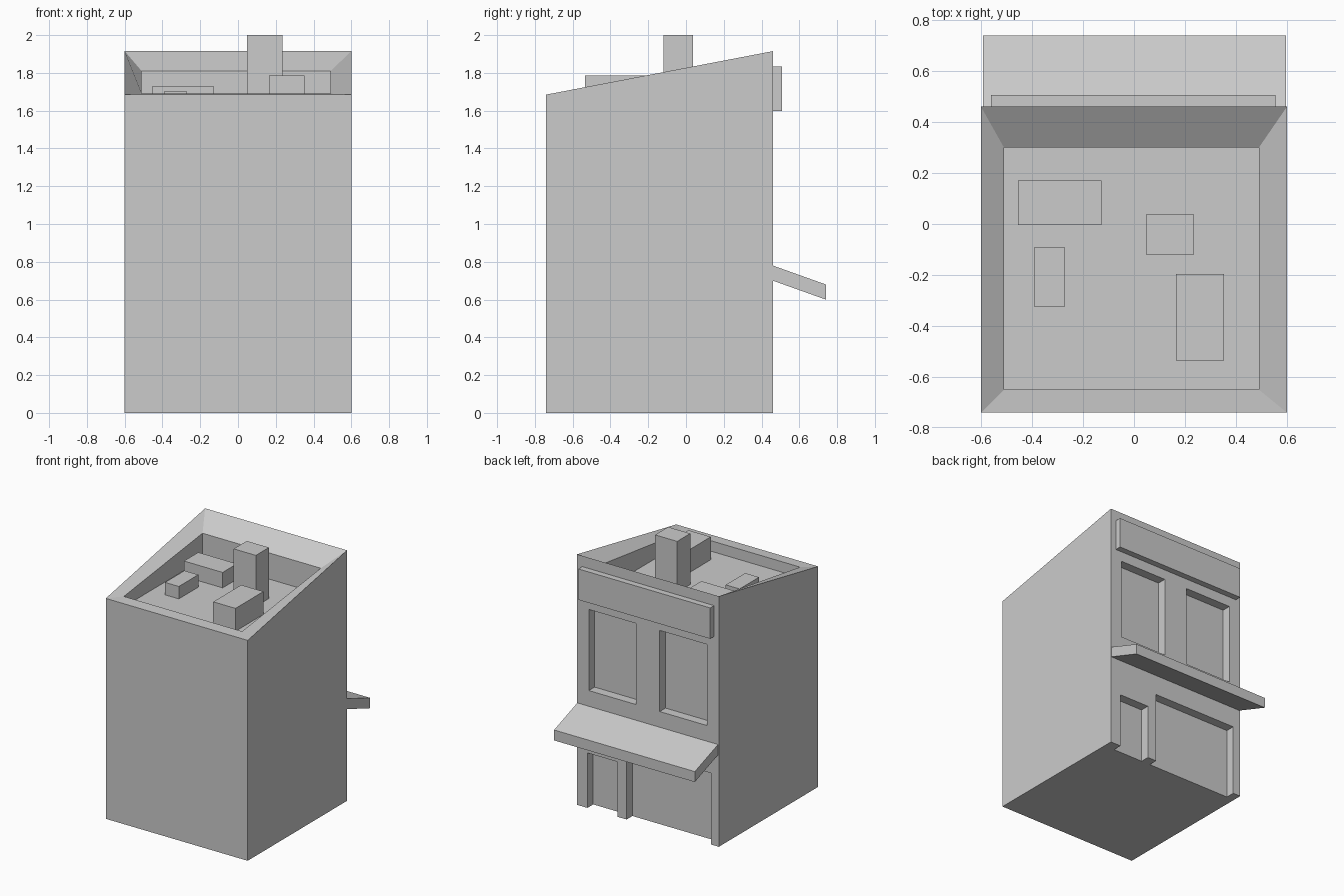
import bpy, bmesh

if "Cube" in bpy.data.objects:
    bpy.data.objects.remove(bpy.data.objects["Cube"])


def mesh_object(name, bm):
    bmesh.ops.recalc_face_normals(bm, faces=bm.faces)
    mesh = bpy.data.meshes.new(name)
    bm.to_mesh(mesh)
    bm.free()
    obj = bpy.data.objects.new(name, mesh)
    bpy.context.collection.objects.link(obj)
    return obj


def loft(name, rings):
    """Skin a stack of equal-length point rings and cap both ends."""
    bm = bmesh.new()
    loops = [[bm.verts.new(p) for p in ring] for ring in rings]
    for a, b in zip(loops, loops[1:]):
        for i in range(len(a)):
            j = (i + 1) % len(a)
            bm.faces.new((a[i], a[j], b[j], b[i]))
    bm.faces.new(loops[0][::-1])
    bm.faces.new(loops[-1])
    return mesh_object(name, bm)


def ring(x0, x1, y0, y1, z_front, z_back):
    return [(x0, y0, z_front), (x1, y0, z_front), (x1, y1, z_back), (x0, y1, z_back)]


def box(name, x0, x1, y0, y1, z0, z1):
    return loft(name, [ring(x0, x1, y0, y1, z0, z0), ring(x0, x1, y0, y1, z1, z1)])


WALL = 0.46    # street wall plane
FLOOR = 1.61   # sunken roof level
DEPTH = 0.07   # recess of doors and windows

# Building shell: slanted parapet, sloping rim, sunken flat roof
building = loft("building", [
    ring(-0.6, 0.6, -0.74, WALL, 0, 0),
    ring(-0.6, 0.6, -0.74, WALL, 1.685, 1.915),
    ring(-0.51, 0.49, -0.65, 0.30, 1.69, 1.81),
    ring(-0.51, 0.49, -0.65, 0.30, FLOOR, FLOOR),
])

# Recessed openings in the street wall: x0, x1, z0, z1
openings = {
    "window_left": (0.10, 0.50, 0.90, 1.52),
    "window_right": (-0.50, -0.10, 0.90, 1.52),
    "door": (0.257, 0.512, -0.1, 0.42),
    "shop_window": (-0.535, 0.18, -0.1, 0.545),
}
bpy.context.view_layer.objects.active = building
for name, (x0, x1, z0, z1) in openings.items():
    cutter = box(name + "_cutter", x0, x1, WALL - DEPTH, WALL + 0.1, z0, z1)
    cutter.hide_render = True
    mod = building.modifiers.new(name, "BOOLEAN")
    mod.operation = "DIFFERENCE"
    mod.solver = "EXACT"
    mod.object = cutter
    bpy.ops.object.modifier_apply(modifier=mod.name)
    bpy.data.objects.remove(cutter)

# Sloping awning over the shop front
profile = [(WALL, 0.70), (0.74, 0.60), (0.74, 0.68), (WALL, 0.78)]
loft("awning", [[(x, y, z) for y, z in profile] for x in (-0.593, 0.597)])

# Blank sign board
box("sign_board", -0.56, 0.555, WALL, 0.507, 1.597, 1.833)

# Rooftop units and chimney
box("chimney", 0.048, 0.235, -0.12, 0.038, FLOOR, 2.0)
box("roof_unit_tall", 0.165, 0.353, -0.535, -0.197, FLOOR, 1.785)
box("roof_unit_wide", -0.455, -0.128, -0.003, 0.17, FLOOR, 1.728)
box("roof_unit_small", -0.39, -0.273, -0.325, -0.09, FLOOR, 1.705)
